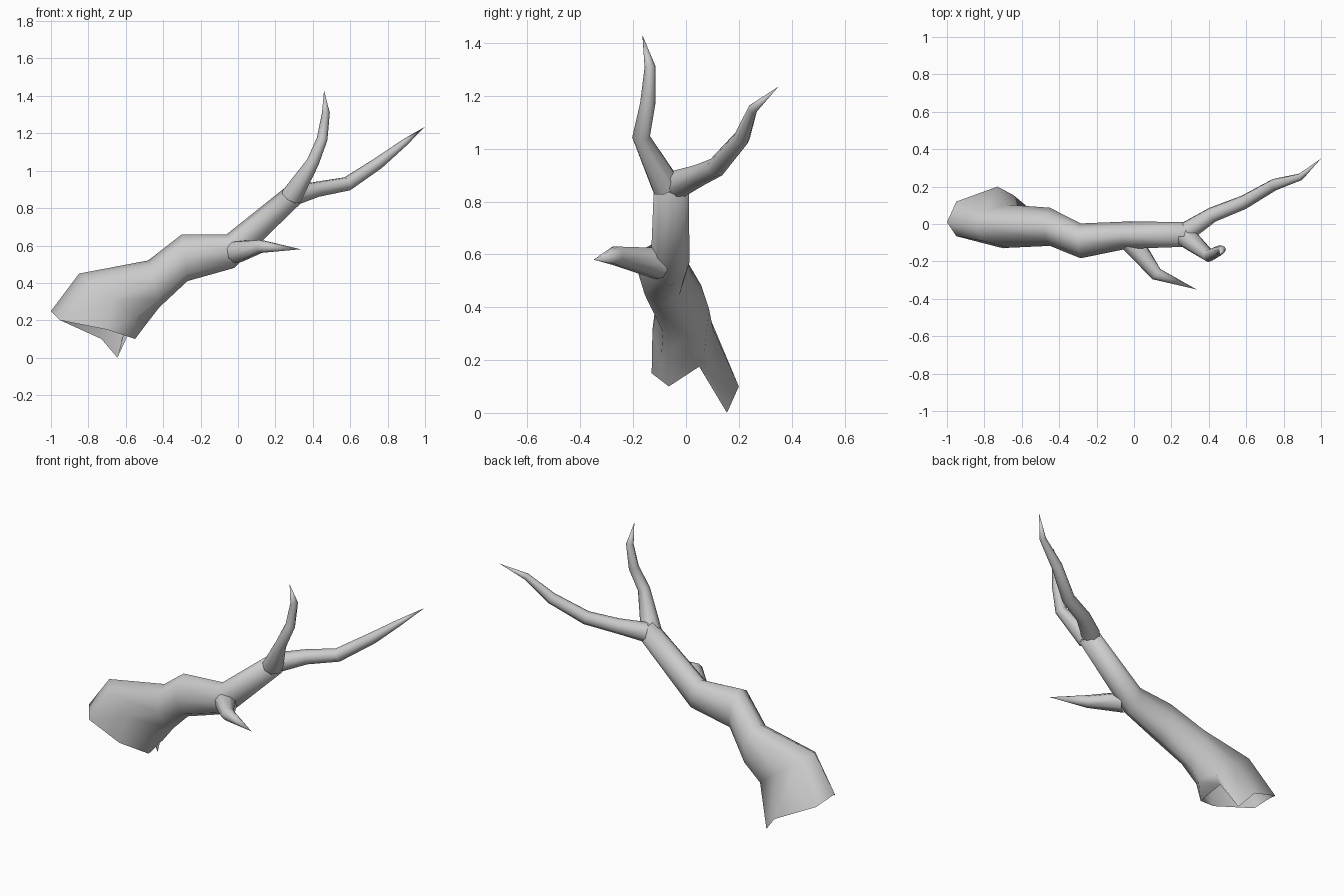
import bpy, math
from mathutils import Vector

if "Cube" in bpy.data.objects:
    bpy.data.objects.remove(bpy.data.objects["Cube"])

SIDES = 8


def loft(name, rings, tip=None, cap=False):
    """Skin a list of point rings; optionally end in a tip or a cap."""
    n = len(rings[0])
    verts = [p for ring in rings for p in ring]
    faces = []
    for k in range(len(rings) - 1):
        for i in range(n):
            j = (i + 1) % n
            faces.append((k * n + i, k * n + j, (k + 1) * n + j, (k + 1) * n + i))
    last = (len(rings) - 1) * n
    if tip is not None:
        verts.append(tip)
        faces += [(last + i, last + (i + 1) % n, len(verts) - 1) for i in range(n)]
    elif cap:
        faces.append(tuple(last + i for i in range(n)))
    mesh = bpy.data.meshes.new(name)
    mesh.from_pydata([tuple(v) for v in verts], [], faces)
    mesh.polygons.foreach_set("use_smooth", [True] * len(faces))
    obj = bpy.data.objects.new(name, mesh)
    bpy.context.collection.objects.link(obj)
    return obj


def branch(name, path, tip):
    """Tapering tube through (x, y, z, radius) stations, ending in a point."""
    pts = [Vector(p[:3]) for p in path] + [Vector(tip)]
    rings = []
    for k, p in enumerate(path):
        c = pts[k]
        t = (pts[k + 1] - c).normalized()
        if k:
            t = (t + (c - pts[k - 1]).normalized()).normalized()
        u = Vector((-0.6, 0, 0.8))
        u = (u - t * u.dot(t)).normalized()
        w = u.cross(t)
        ring = []
        for i in range(SIDES):
            a = 2 * math.pi * i / SIDES
            ring.append(c + (u * math.cos(a) - w * math.sin(a)) * p[3])
        rings.append(ring)
    rings = [r[::-1] for r in rings]
    return loft(name, rings, tip=Vector(tip))


# Trunk: torn open base ring, then oval rings given by
# (top x, top z, bottom x, bottom z, centre y, half width)
base = [(-1.0, 0.01, 0.25), (-0.95, -0.065, 0.2), (-0.70, -0.13, 0.15),
        (-0.55, -0.065, 0.10), (-0.60, 0.05, 0.175), (-0.645, 0.155, 0.0),
        (-0.73, 0.20, 0.10), (-0.95, 0.12, 0.2)]
sections = [(-0.85, 0.45, -0.49, 0.18, -0.012, 0.115),
            (-0.48, 0.52, -0.42, 0.27, -0.015, 0.102),
            (-0.30, 0.66, -0.27, 0.41, -0.09, 0.093),
            (-0.06, 0.66, -0.02, 0.48, -0.06, 0.073),
            (0.265, 0.92, 0.33, 0.82, -0.055, 0.066)]
rings = [[Vector(p) for p in base]]
for tx, tz, bx, bz, cy, hw in sections:
    c = Vector(((tx + bx) / 2, cy, (tz + bz) / 2))
    up = Vector(((tx - bx) / 2, 0, (tz - bz) / 2))
    rings.append([c + up * math.cos(2 * math.pi * i / SIDES)
                  + Vector((0, -hw, 0)) * math.sin(2 * math.pi * i / SIDES)
                  for i in range(SIDES)])
loft("trunk", rings, cap=True)

# Upright limb of the fork
branch("upright_branch",
       [(0.285, -0.075, 0.86, 0.058), (0.40, -0.17, 1.045, 0.034),
        (0.45, -0.145, 1.17, 0.029), (0.47, -0.136, 1.31, 0.021)],
       (0.46, -0.165, 1.43))

# Long limb of the fork, reaching back and right
branch("long_branch",
       [(0.29, -0.035, 0.865, 0.055), (0.42, 0.05, 0.90, 0.042),
        (0.585, 0.115, 0.93, 0.038), (0.75, 0.21, 1.04, 0.032),
        (0.89, 0.252, 1.15, 0.019)],
       (1.0, 0.35, 1.235))

# Short side twig
branch("side_twig",
       [(-0.01, -0.10, 0.565, 0.062), (0.12, -0.268, 0.595, 0.037)],
       (0.335, -0.35, 0.58))
